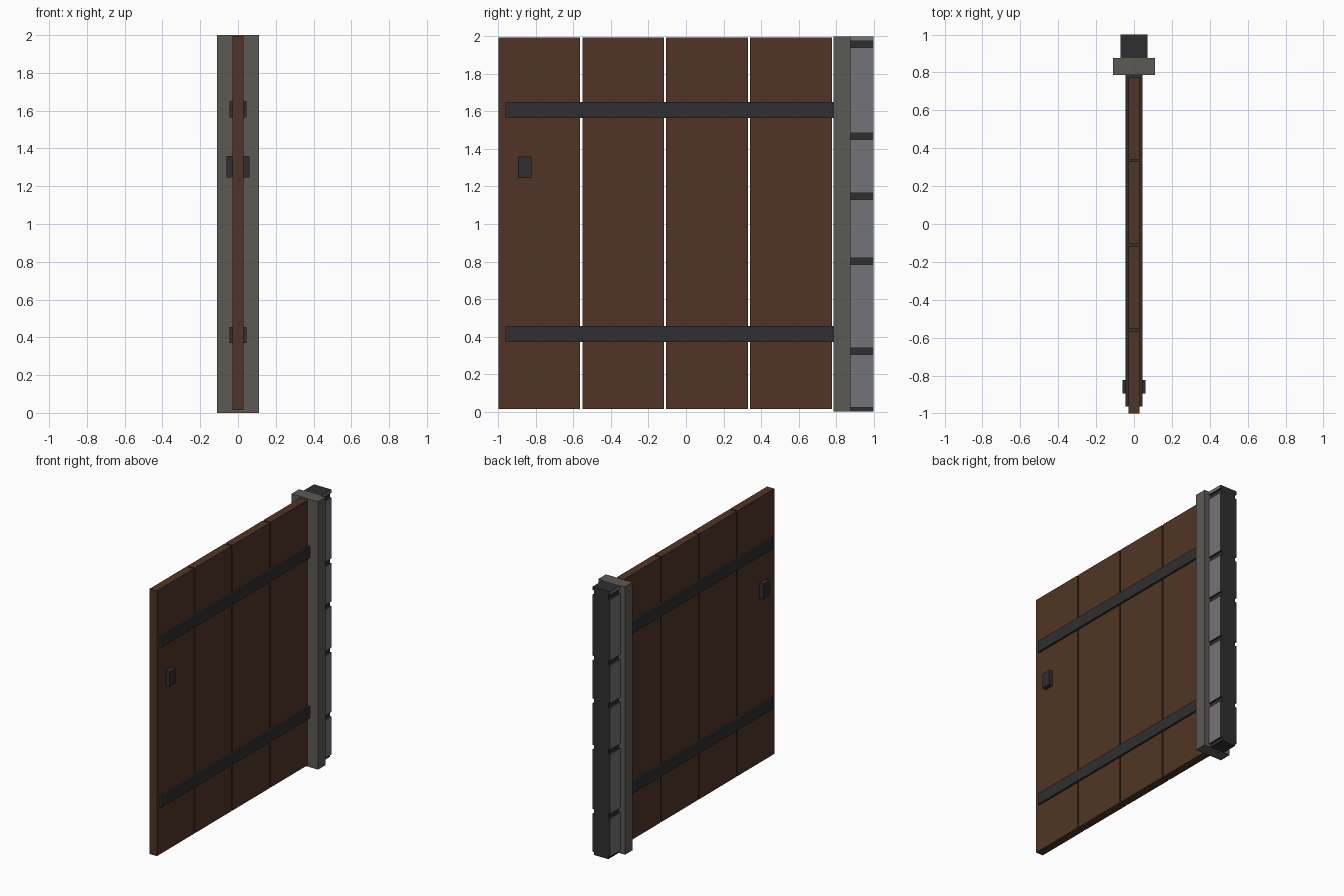
import bpy
import bmesh

cube = bpy.data.objects.get("Cube")
if cube:
    bpy.data.objects.remove(cube, do_unlink=True)


def material(name, color):
    mat = bpy.data.materials.new(name)
    mat.use_nodes = True
    mat.diffuse_color = (*color, 1)
    mat.node_tree.nodes["Principled BSDF"].inputs["Base Color"].default_value = (*color, 1)
    return mat


wood = material("brown wood", (0.082, 0.036, 0.018))
iron = material("dark iron", (0.028, 0.028, 0.030))
frame = material("grey frame", (0.108, 0.101, 0.088))
stone = material("light stone", (0.172, 0.172, 0.190))


def add_mesh(name, bm, *mats):
    mesh = bpy.data.meshes.new(name)
    bm.to_mesh(mesh)
    bm.free()
    for mat in mats:
        mesh.materials.append(mat)
    obj = bpy.data.objects.new(name, mesh)
    bpy.context.collection.objects.link(obj)
    return obj


def box(name, half_x, y0, y1, z0, z1, mat):
    """Box centred on x = 0."""
    bm = bmesh.new()
    bmesh.ops.create_cube(bm, size=1)
    for v in bm.verts:
        v.co.x *= 2 * half_x
        v.co.y = y1 if v.co.y > 0 else y0
        v.co.z = z1 if v.co.z > 0 else z0
    return add_mesh(name, bm, mat)


# Door leaf: four planks with narrow gaps
pitch = 0.447
for i in range(4):
    start = -1 + i * pitch
    box(f"plank_{i + 1}", 0.03, start, start + 0.436, 0.015, 1.995, wood)

# Iron straps and latch, showing on both faces
box("lower_strap", 0.045, -0.963, 0.79, 0.37, 0.455, iron)
box("upper_strap", 0.045, -0.963, 0.79, 1.565, 1.65, iron)
box("latch", 0.062, -0.895, -0.823, 1.245, 1.36, iron)

# Post that carries the door
box("door_post", 0.11, 0.787, 0.877, 0, 2, frame)

# Stone column: notched profile extruded in y, stone only on the outer sides
outer, inner = 0.072, 0.058
grooves = [(0.305, 0.34), (0.785, 0.82), (1.13, 1.165), (1.45, 1.485), (1.94, 1.975)]
side = [(inner, 0), (inner, 0.022), (outer, 0.022)]
for low, high in grooves:
    side += [(outer, low), (inner, low), (inner, high), (outer, high)]
side.append((outer, 2))
profile = side + [(-x, z) for x, z in reversed(side)]

bm = bmesh.new()
face = bm.faces.new([bm.verts.new((x, 0.877, z)) for x, z in profile])
ext = bmesh.ops.extrude_face_region(bm, geom=[face])
for v in ext["geom"]:
    if isinstance(v, bmesh.types.BMVert):
        v.co.y = 1
bmesh.ops.recalc_face_normals(bm, faces=bm.faces)
for f in bm.faces:
    on_side = all(abs(v.co.x) > outer - 0.001 for v in f.verts)
    f.material_index = int(on_side and abs(f.normal.x) > 0.9)
bmesh.ops.triangulate(bm, faces=[f for f in bm.faces if len(f.verts) > 4])
add_mesh("stone_column", bm, iron, stone)
